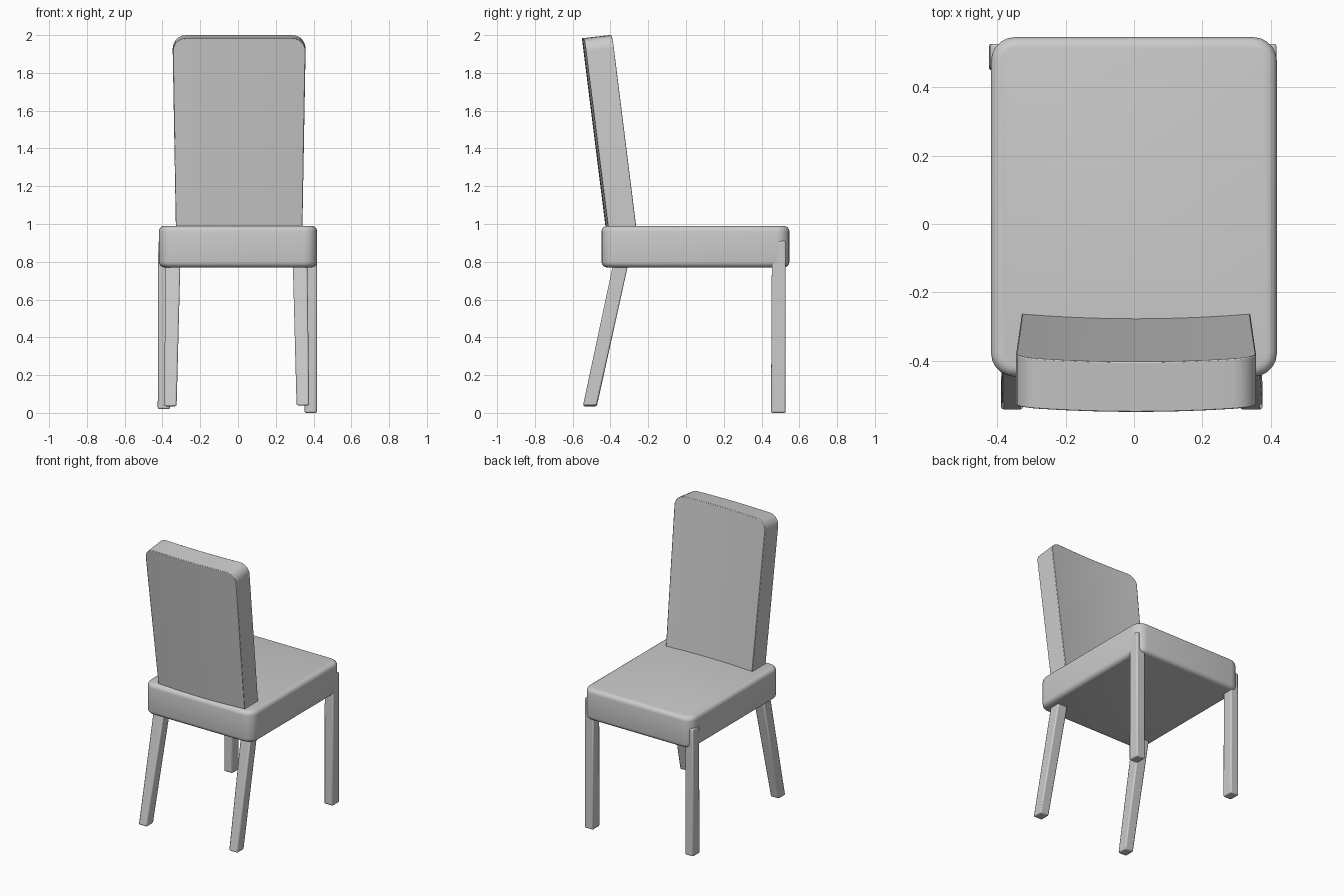
import bpy, bmesh, math

if "Cube" in bpy.data.objects:
    bpy.data.objects.remove(bpy.data.objects["Cube"])


def finish(bm, name, bevel=0.0):
    bmesh.ops.recalc_face_normals(bm, faces=bm.faces)
    mesh = bpy.data.meshes.new(name)
    bm.to_mesh(mesh)
    bm.free()
    ob = bpy.data.objects.new(name, mesh)
    bpy.context.collection.objects.link(ob)
    if bevel:
        m = ob.modifiers.new("soft_edges", 'BEVEL')
        m.width, m.segments = bevel, 2
        m.limit_method, m.angle_limit = 'ANGLE', math.radians(50)
    bpy.ops.object.select_all(action='DESELECT')
    ob.select_set(True)
    bpy.context.view_layer.objects.active = ob
    bpy.ops.object.shade_smooth_by_angle(angle=math.radians(35))
    return ob


def leg(name, bottom, top):
    # each end is (x0, x1, y0, y1, z)
    bm = bmesh.new()
    rings = []
    for x0, x1, y0, y1, z in (bottom, top):
        rings.append([bm.verts.new(p) for p in
                      ((x0, y0, z), (x1, y0, z), (x1, y1, z), (x0, y1, z))])
    a, b = rings
    bm.faces.new(a)
    bm.faces.new(b)
    for i in range(4):
        j = (i + 1) % 4
        bm.faces.new((a[i], a[j], b[j], b[i]))
    return finish(bm, name, 0.008)


# Seat cushion: rounded corners in plan, then softened rims
bm = bmesh.new()
bmesh.ops.create_cube(bm, size=1)
for v in bm.verts:
    v.co.x *= 0.838
    v.co.y = v.co.y * 0.995 + 0.05
    v.co.z = v.co.z * 0.22 + 0.88
upright = [e for e in bm.edges if abs(e.verts[0].co.z - e.verts[1].co.z) > 0.1]
bmesh.ops.bevel(bm, geom=upright, offset=0.07, segments=5, profile=0.5, affect='EDGES')
rims = [e for e in bm.edges
        if any(abs(f.normal.z) > 0.9 for f in e.link_faces)
        and any(abs(f.normal.z) < 0.1 for f in e.link_faces)]
bmesh.ops.bevel(bm, geom=rims, offset=0.03, segments=4, profile=0.5, affect='EDGES')
finish(bm, "seat")

# Backrest: gently curved slab, leaning back, with rounded top corners
R, HALF, BOTTOM, TOP = 0.07, 0.353, 0.95, 2.0
arc = [math.radians(a) for a in (90, 72, 54, 36, 18, 0)]
right = [(HALF - R + R * math.sin(a), TOP - R + R * math.cos(a)) for a in arc]
inner = [(HALF - R) * k / 4 for k in range(-3, 4)]
stations = ([(-x, z) for x, z in right] + [(x, TOP) for x in inner] + right[::-1])
bm = bmesh.new()
cols = []
for x, ztop in stations:
    col = []
    for z in (BOTTOM, ztop):
        px = x * (0.335 + 0.018 * (z - 1)) / HALF + 0.006
        py = -0.265 - 0.125 * (z - 1) - 0.014 * (1 - (x / HALF) ** 2)
        col += [bm.verts.new((px, py, z)), bm.verts.new((px, py - 0.147, z - 0.017))]
    cols.append(col)
for a, b in zip(cols, cols[1:]):
    for i, j in ((0, 1), (1, 3), (3, 2), (2, 0)):
        bm.faces.new((a[i], a[j], b[j], b[i]))
for c in (cols[0], cols[-1]):
    bm.faces.new((c[0], c[1], c[3], c[2]))
finish(bm, "backrest", 0.01)

# Straight legs at the seat's open end
leg("straight_leg_left", (-0.425, -0.36, 0.45, 0.528, 0.02), (-0.422, -0.36, 0.455, 0.528, 0.91))
leg("straight_leg_right", (0.352, 0.418, 0.45, 0.528, 0.0), (0.35, 0.418, 0.455, 0.528, 0.91))

# Splayed legs beneath the backrest
leg("splayed_leg_left", (-0.39, -0.325, -0.545, -0.472, 0.035), (-0.385, -0.305, -0.383, -0.303, 0.8))
leg("splayed_leg_right", (0.31, 0.377, -0.545, -0.472, 0.04), (0.29, 0.367, -0.383, -0.303, 0.8))
